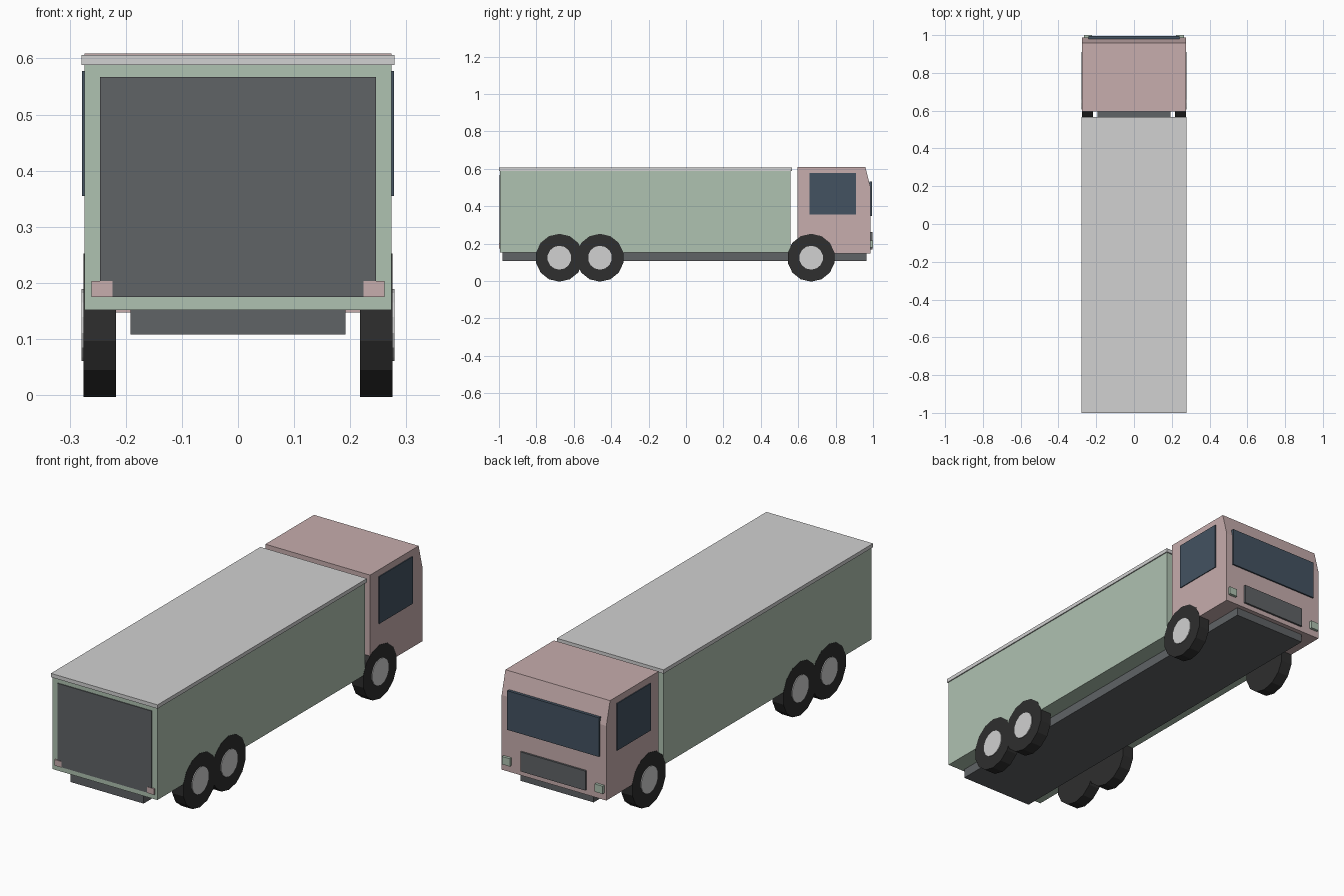
import bpy
import bmesh
import math
from mathutils import Matrix

cube = bpy.data.objects.get("Cube")
if cube:
    bpy.data.objects.remove(cube, do_unlink=True)


def material(name, rgb):
    """Flat material from an sRGB colour (0-255)."""
    linear = [((c / 255 + 0.055) / 1.055) ** 2.4 for c in rgb] + [1.0]
    mat = bpy.data.materials.new(name)
    mat.use_nodes = True
    mat.diffuse_color = linear
    mat.node_tree.nodes["Principled BSDF"].inputs["Base Color"].default_value = linear
    return mat


pink = material("dusty_pink", (199, 173, 173))
green = material("sage_green", (175, 194, 177))
pale = material("pale_grey", (209, 209, 209))
grey = material("dark_grey", (96, 99, 102))
glass = material("blue_glass", (67, 82, 97))
rubber = material("black_rubber", (46, 46, 46))


def add_object(name, bm, mat):
    bmesh.ops.recalc_face_normals(bm, faces=bm.faces)
    mesh = bpy.data.meshes.new(name)
    bm.to_mesh(mesh)
    bm.free()
    mesh.materials.append(mat)
    obj = bpy.data.objects.new(name, mesh)
    bpy.context.scene.collection.objects.link(obj)
    return obj


def box(name, mat, xs, ys, zs):
    """Box between the given limits on each axis."""
    bm = bmesh.new()
    bmesh.ops.create_cube(bm, size=1)
    for v in bm.verts:
        v.co = [a + (b - a) * (c + 0.5) for c, (a, b) in zip(v.co, (xs, ys, zs))]
    return add_object(name, bm, mat)


def prism(name, mat, profile, half_width):
    """Side profile in (y, z), extruded across the width."""
    bm = bmesh.new()
    face = bm.faces.new([bm.verts.new((-half_width, y, z)) for y, z in profile])
    result = bmesh.ops.extrude_face_region(bm, geom=[face])
    verts = [g for g in result["geom"] if isinstance(g, bmesh.types.BMVert)]
    bmesh.ops.translate(bm, verts=verts, vec=(2 * half_width, 0, 0))
    return add_object(name, bm, mat)


def disc(name, mat, radius, x_in, x_out, y, z, sides=14):
    """Low-poly cylinder with its axis along x."""
    bm = bmesh.new()
    bmesh.ops.create_cone(bm, cap_ends=True, segments=sides, radius1=radius,
                          radius2=radius, depth=abs(x_out - x_in))
    # Flat edge on the ground, corners level with the axle
    turn = Matrix.Rotation(math.radians(90), 4, "Y") @ Matrix.Rotation(math.radians(90), 4, "Z")
    place = Matrix.Translation(((x_in + x_out) / 2, y, z))
    bmesh.ops.transform(bm, matrix=place @ turn, verts=bm.verts)
    return add_object(name, bm, mat)


# Chassis
box("chassis", grey, (-0.192, 0.192), (-0.98, 0.965), (0.108, 0.156))

# Cargo body, roof and rear door
box("cargo_body", green, (-0.274, 0.274), (-0.994, 0.56), (0.152, 0.59))
box("cargo_roof", pale, (-0.279, 0.279), (-1.0, 0.566), (0.588, 0.606))
box("rear_door", grey, (-0.246, 0.246), (-0.998, -0.99), (0.175, 0.567))

# Cab with a raked upper front
prism("cab", pink, [(0.596, 0.147), (0.987, 0.147), (0.987, 0.5),
                    (0.959, 0.609), (0.596, 0.609)], 0.274)
box("windscreen", glass, (-0.24, 0.24), (0.98, 0.994), (0.347, 0.532))
box("grille", grey, (-0.17, 0.17), (0.98, 0.996), (0.17, 0.262))

# Paired parts on both sides
radius = 0.128
axle_z = radius * math.cos(math.pi / 14)
for side, s in (("left", 1), ("right", -1)):
    def span(a, b):
        return tuple(sorted((a * s, b * s)))

    box(f"{side}_side_window", glass, span(0.27, 0.278), (0.66, 0.91), (0.355, 0.578))
    box(f"{side}_headlight", green, span(0.222, 0.264), (0.98, 1.0), (0.18, 0.217))
    box(f"{side}_tail_light", pink, span(0.224, 0.261), (-1.0, -0.99), (0.175, 0.203))
    for axle, y in (("rear", -0.677), ("middle", -0.46), ("front", 0.669)):
        disc(f"{side}_{axle}_tyre", rubber, radius, 0.217 * s, 0.275 * s, y, axle_z)
        disc(f"{side}_{axle}_hub", pale, 0.064, 0.26 * s, 0.279 * s, y, axle_z)
